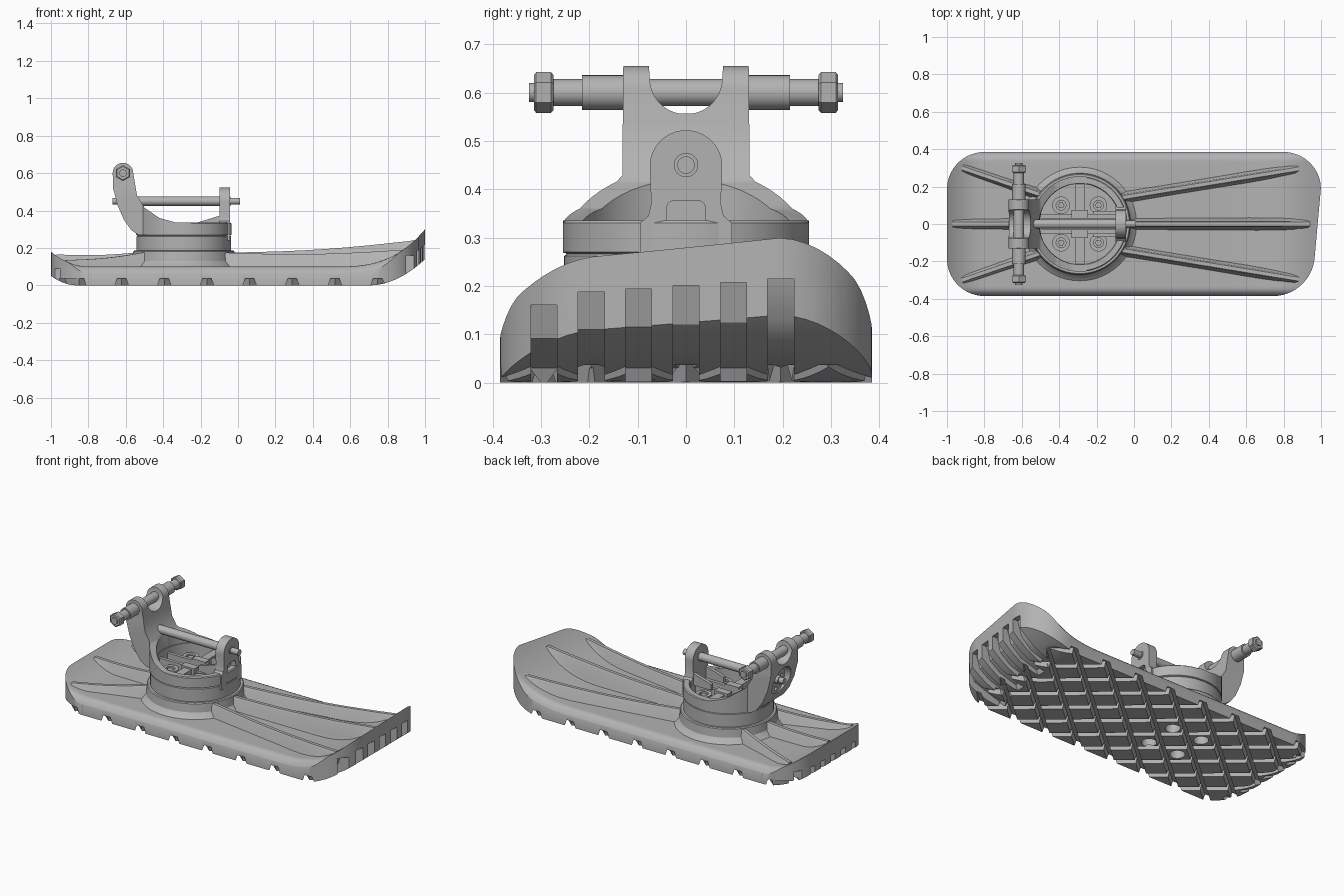
import bpy, bmesh, math
from mathutils import Vector, Matrix

old = bpy.data.objects.get("Cube")
if old:
    bpy.data.objects.remove(old, do_unlink=True)

grey = bpy.data.materials.new("plain grey")
grey.use_nodes = True
grey.diffuse_color = (0.45, 0.45, 0.45, 1)
grey.node_tree.nodes["Principled BSDF"].inputs["Base Color"].default_value = grey.diffuse_color

HALF, CORNER = 0.385, 0.2      # sole half width, corner radius
CX, CUP = -0.29, 0.255         # ankle cup centre and radius
ROD_X, ROD_Z = -0.615, 0.6     # cross rod position


def finish(name, bm):
    bmesh.ops.recalc_face_normals(bm, faces=bm.faces)
    me = bpy.data.meshes.new(name)
    bm.to_mesh(me)
    bm.free()
    me.materials.append(grey)
    ob = bpy.data.objects.new(name, me)
    bpy.context.scene.collection.objects.link(ob)
    return shade(ob)


def shade(ob):
    ob.data.polygons.foreach_set("use_smooth", [True] * len(ob.data.polygons))
    ob.data.set_sharp_from_angle(angle=math.radians(32))
    return ob


def boolean(ob, cutter, op="DIFFERENCE"):
    mod = ob.modifiers.new("cut", "BOOLEAN")
    mod.operation, mod.object, mod.solver = op, cutter, "EXACT"
    dg = bpy.context.evaluated_depsgraph_get()
    me = bpy.data.meshes.new_from_object(ob.evaluated_get(dg))
    ob.modifiers.clear()
    ob.data = me
    bpy.data.objects.remove(cutter, do_unlink=True)
    shade(ob)


def add_loft(bm, rings):
    loops = [[bm.verts.new(p) for p in r] for r in rings]
    n = len(loops[0])
    for a, b in zip(loops, loops[1:]):
        for i in range(n):
            bm.faces.new((a[i], a[(i + 1) % n], b[(i + 1) % n], b[i]))
    bm.faces.new(loops[0])
    bm.faces.new(loops[-1])


def add_prism(bm, pts, axis, lo, hi):
    put = {"x": lambda p, h: (h, *p), "y": lambda p, h: (p[0], h, p[1]), "z": lambda p, h: (*p, h)}[axis]
    add_loft(bm, [[put(p, h) for p in pts] for h in (lo, hi)])


def prism(name, pts, axis, lo, hi):
    bm = bmesh.new()
    add_prism(bm, pts, axis, lo, hi)
    return finish(name, bm)


def circle(a, b, r, n=32, start=0, sweep=360):
    steps = n if sweep == 360 else n + 1
    angles = [math.radians(start + sweep * i / n) for i in range(steps)]
    return [(a + r * math.cos(t), b + r * math.sin(t)) for t in angles]


def lathe(name, profile, n=72):
    bm = bmesh.new()
    vs = [bm.verts.new((r, 0, z)) for r, z in profile]
    es = [bm.edges.new(e) for e in zip(vs, vs[1:])]
    bmesh.ops.spin(bm, geom=vs + es, axis=(0, 0, 1), cent=(0, 0, 0), angle=math.tau, steps=n)
    bmesh.ops.remove_doubles(bm, verts=bm.verts, dist=1e-4)
    bmesh.ops.translate(bm, verts=bm.verts, vec=(CX, 0, 0))
    return finish(name, bm)


def add_sweep(bm, p0, p1, section, n=1):
    # section(t, x) gives (side offset, height) points
    p0, p1 = Vector(p0), Vector(p1)
    side = (p1 - p0).normalized().orthogonal()
    rings = []
    for i in range(n + 1):
        p = p0.lerp(p1, i / n)
        rings.append([(*(p + side * o), z) for o, z in section(i / n, p.x)])
    add_loft(bm, rings)


# Sole: rounded plan with a slanted, turned-up toe
def corner_drop(y):
    d = max(0, abs(y) - (HALF - CORNER))
    return CORNER - math.sqrt(max(0, CORNER ** 2 - d * d))


def toe_x(y):
    return 1 - 0.09 * max(0, 0.2 - y) - corner_drop(y)


def top_z(x):
    return 0.1 + 0.2 * max(0, (x - 0.5) / 0.5) ** 3 + 0.08 * max(0, (-x - 0.8) / 0.2) ** 2


def bottom_z(x):
    return 0.14 * max(0, (x - 0.7) / 0.3) ** 2 + 0.05 * max(0, (-x - 0.86) / 0.14) ** 2


NU, NV = 56, 36
bm = bmesh.new()
top, bottom = [], []
for j in range(NV + 1):
    y = HALF * math.sin(math.pi / 2 * (2 * j / NV - 1))
    heel, toe = corner_drop(y) - 1, toe_x(y)
    edge = 0.035 * max(0, 1 - (HALF - abs(y)) / 0.04) ** 2
    xs = [heel + (toe - heel) * (0.5 - 0.5 * math.cos(math.pi * i / NU)) for i in range(NU + 1)]
    top.append([bm.verts.new((x, y, top_z(x) - edge)) for x in xs])
    bottom.append([bm.verts.new((x, y, bottom_z(x))) for x in xs])
for g in (top, bottom):
    for j in range(NV):
        for i in range(NU):
            bm.faces.new((g[j][i], g[j][i + 1], g[j + 1][i + 1], g[j + 1][i]))
for j in (0, NV):
    for i in range(NU):
        bm.faces.new((top[j][i], top[j][i + 1], bottom[j][i + 1], bottom[j][i]))
for i in (0, NU):
    for j in range(NV):
        bm.faces.new((top[j][i], top[j + 1][i], bottom[j + 1][i], bottom[j][i]))
sole = finish("sole", bm)

# Diamond tread grooves
PITCH, ROW = 0.228, 0.098
for s in (1, -1):
    bm = bmesh.new()
    for k in range(-4, 8):
        x = -0.85 + PITCH * k
        add_sweep(bm, (x - PITCH / 2, -5 * ROW * s), (x + PITCH * 4.5, 5 * ROW * s),
                  lambda t, x: [(-0.023, -0.02), (0.023, -0.02), (0.01, 0.036), (-0.01, 0.036)])
    boolean(sole, finish("tread_cutter", bm))

# Toe and heel slots
bm = bmesh.new()
for k in range(-3, 4):
    y = k * ROW
    dx = toe_x(y) - 1
    dz = top_z(toe_x(y)) - 0.3
    slot = [(0.72, -0.05), (0.76, 0.03), (0.87, 0.065), (0.94, 0.13 + dz / 2),
            (0.965, 0.215 + dz * 0.7), (1.1, 0.215 + dz * 0.7), (1.1, -0.05)]
    add_prism(bm, [(px + dx, pz) for px, pz in slot], "y", y - 0.027, y + 0.027)
    h = corner_drop(y)
    heel_slot = [(-1.1, -0.05), (-0.9 + h, -0.05), (-0.93 + h, 0.04), (-0.975 + h, 0.09), (-1.1, 0.09)]
    add_prism(bm, heel_slot, "y", y - 0.02, y + 0.02)
boolean(sole, finish("slot_cutter", bm))

# Bolt holes under the sole
BOLTS = [(CX + sx * 0.1, sy * 0.1) for sx in (-1, 1) for sy in (-1, 1)]
bm = bmesh.new()
for bx, by in BOLTS:
    add_prism(bm, circle(bx, by, 0.042), "z", -0.1, 0.07)
boolean(sole, finish("hole_cutter", bm))


# Stiffening ribs fanning out from the collar
def rib(name, p0, p1, z0, z1, sag):
    def section(t, x):
        base = top_z(x) - 0.025
        z = max(z0 + (z1 - z0) * t - sag * math.sin(math.pi * t), base + 0.01)
        half = [(0.045, base), (0.024, base + 0.35 * (z - base)), (0.016, z - 0.008), (0.01, z)]
        return half + [(-o, h) for o, h in reversed(half)]
    bm = bmesh.new()
    add_sweep(bm, p0, p1, section, 20)
    finish(name, bm)


rib("front_centre_rib", (-0.06, 0), (0.94, 0), 0.175, 0.24, 0.015)
rib("rear_centre_rib", (-0.5, 0), (-0.97, 0), 0.18, 0.165, 0.01)
for side, s in (("left", 1), ("right", -1)):
    rib(f"front_{side}_rib", (-0.07, 0.14 * s), (0.88, 0.295 * s), 0.175, 0.19, 0.015)
    rib(f"rear_{side}_rib", (-0.48, 0.15 * s), (-0.92, 0.3 * s), 0.18, 0.135, 0.01)

# Ankle collar and cup
lathe("collar", [(0, 0.08), (0.33, 0.085), (0.295, 0.105), (0.275, 0.13), (0.27, 0.18), (0.265, 0.185), (0, 0.185)])
lathe("ankle_cup", [(0, 0.18), (0.252, 0.18), (0.252, 0.262), (0.246, 0.266), (CUP, 0.27), (CUP, 0.33),
                    (0.25, 0.335), (0.22, 0.335), (0.215, 0.33), (0.215, 0.235), (0, 0.235)])


def box(name, x0, x1, y0, y1, z0, z1):
    return prism(name, [(x0, y0), (x1, y0), (x1, y1), (x0, y1)], "z", z0, z1)


# Webs, bosses and bolts inside the cup
for s in (1, -1):
    box("channel_web", -0.5, -0.09, 0.03 * s, 0.05 * s, 0.22, 0.3)
    box("cross_web", CX - 0.025, CX + 0.025, 0.05 * s, 0.22 * s, 0.22, 0.3)
    box("centre_block", CX - 0.045, CX + 0.045, 0.03 * s, 0.075 * s, 0.22, 0.31)
for bx, by in BOLTS:
    boss = prism("bolt_boss", circle(bx, by, 0.047), "z", 0.22, 0.285)
    boolean(boss, prism("boss_cutter", circle(bx, by, 0.026), "z", 0.265, 0.4))
    prism("bolt_head", circle(bx, by, 0.018, 6), "z", 0.22, 0.28)

# Rear bracket: side profile trimmed by end profile and plan
hook = circle(ROD_X, ROD_Z, 0.055, 20, 0, 180) + [
    (-0.668, 0.52), (-0.645, 0.43), (-0.61, 0.35), (-0.57, 0.295), (-0.53, 0.268), (-0.25, 0.268),
    (-0.25, 0.335), (-0.33, 0.335), (-0.42, 0.36), (-0.5, 0.415), (-0.54, 0.48)]
bracket = prism("rear_bracket", hook, "y", -0.3, 0.3)
half = [(CUP, 0.2), (CUP, 0.337), (0.21, 0.375), (0.165, 0.43), (0.138, 0.49), (0.13, 0.54), (0.13, 0.65),
        (0.125, 0.7), (0.08, 0.7), (0.075, 0.63)] + circle(0, 0.63, 0.075, 8, 0, -80)[1:]
boolean(bracket, prism("end_cutter", half + [(-y, z) for y, z in reversed(half)], "x", -1, 0.3), "INTERSECT")
plan = circle(CX, 0, CUP, 64, -149, 298) + [(-0.72, 0.132), (-0.72, -0.132)]
boolean(bracket, prism("plan_cutter", plan, "z", 0, 1), "INTERSECT")
boolean(bracket, prism("inner_cutter", circle(CX, 0, 0.217, 64), "z", 0.2, 0.9))
boolean(bracket, prism("recess_cutter", circle(0, 0.45, 0.085), "x", -0.8, -0.61))
bm = bmesh.new()
for y, z in circle(0, 0.45, 0.06, 8):
    add_prism(bm, circle(y, z, 0.011, 12), "x", -0.7, -0.59)
boolean(bracket, finish("dot_cutter", bm))

# Front lug with its window and gussets
lug_half = circle(0, 0.447, 0.075, 16, 90, -90) + [(0.072, 0.37), (0.078, 0.345), (0.095, 0.33), (0.095, 0.24)]
lug = prism("front_lug", lug_half + [(-y, z) for y, z in reversed(lug_half[1:])], "x", -0.1, -0.044)
window = [p for sy, sz, a in ((1, 1, 0), (-1, 1, 90), (-1, -1, 180), (1, -1, 270))
          for p in circle(0.025 * sy, 0.338 + 0.023 * sz, 0.015, 5, a, 90)]
boolean(lug, prism("window_cutter", window, "x", -0.075, 0.1))
for s in (1, -1):
    prism("lug_gusset", [(-0.22, 0.3), (-0.22, 0.335), (-0.09, 0.375), (-0.09, 0.3)], "y", 0.05 * s, 0.07 * s)

# Long pin between bracket and lug
prism("long_pin", circle(0, 0.45, 0.025), "x", -0.64, -0.04)
prism("pin_ends", circle(0, 0.45, 0.018), "x", -0.67, 0.01)

# Cross rod with sleeves and hex nuts
prism("cross_rod", circle(ROD_X, ROD_Z, 0.028), "y", -0.28, 0.28)
prism("rod_thread", circle(ROD_X, ROD_Z, 0.02), "y", -0.325, 0.325)
for side, s in (("left", 1), ("right", -1)):
    prism(f"{side}_sleeve", circle(ROD_X, ROD_Z, 0.036), "y", 0.12 * s, 0.215 * s)
    bm = bmesh.new()
    add_loft(bm, [[(x, y * s, z) for x, z in circle(ROD_X, ROD_Z, r, 6, 30)]
                  for y, r in ((0.274, 0.036), (0.279, 0.042), (0.31, 0.042), (0.315, 0.036))])
    finish(f"{side}_nut", bm)
